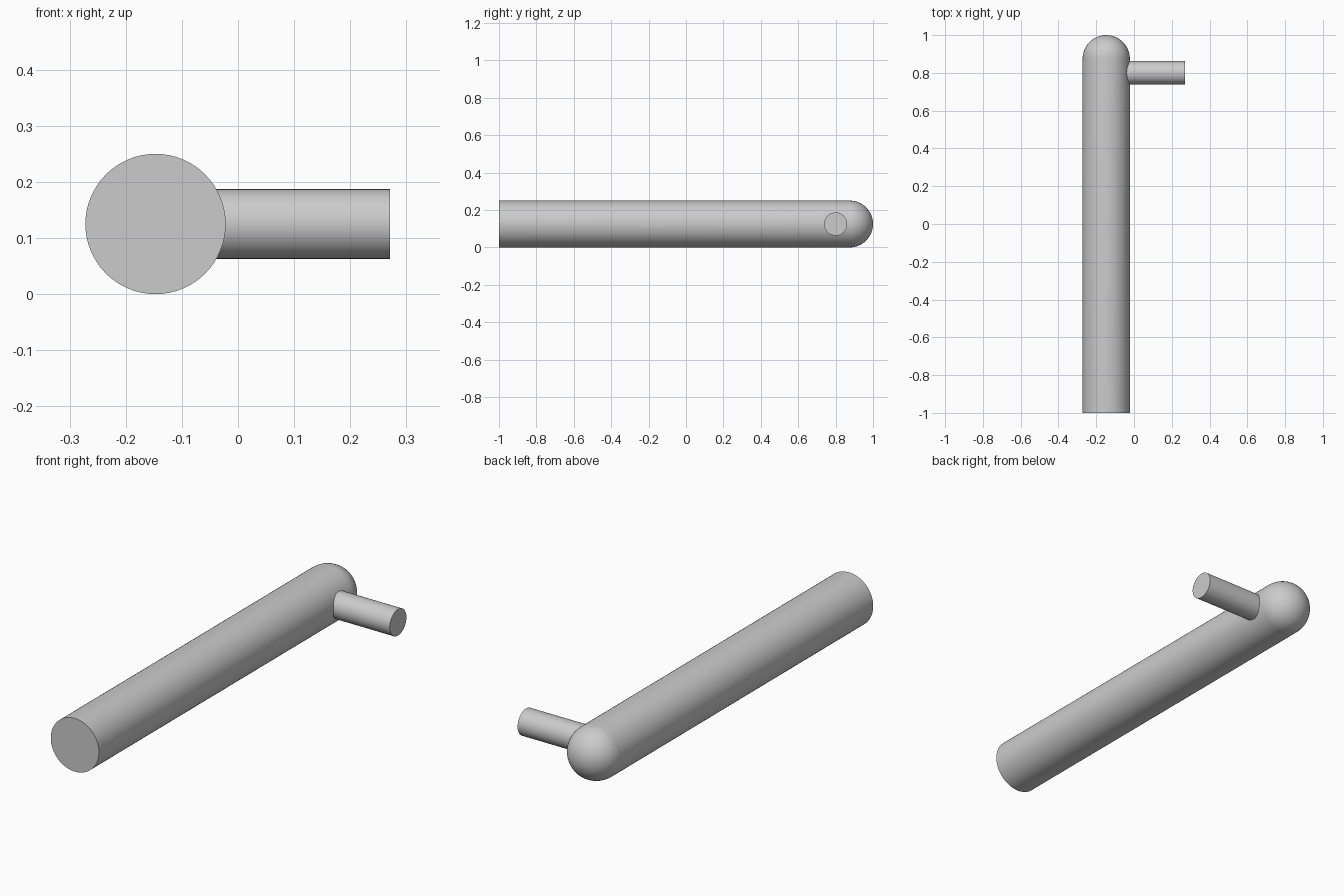
import bpy
import bmesh
from math import sin, cos, pi, radians
from mathutils import Matrix, Vector

cube = bpy.data.objects.get("Cube")
if cube:
    bpy.data.objects.remove(cube, do_unlink=True)

ROD_X, ROD_R, PEG_R, PEG_Y, END_X = -0.147, 0.125, 0.062, 0.80, 0.271

grey = bpy.data.materials.new("plain grey")
grey.use_nodes = True
colour = (0.6, 0.6, 0.6, 1)
grey.diffuse_color = colour
grey.node_tree.nodes["Principled BSDF"].inputs["Base Color"].default_value = colour


def lathe(name, profile, matrix, steps=64):
    """Spin (radius, height) points about local z, cap open ends, then place."""
    bm = bmesh.new()
    verts = [bm.verts.new((r, 0, h)) for r, h in profile]
    edges = [bm.edges.new(pair) for pair in zip(verts, verts[1:])]
    bmesh.ops.spin(bm, geom=verts + edges, cent=(0, 0, 0), axis=(0, 0, 1),
                   angle=2 * pi, steps=steps)
    bmesh.ops.remove_doubles(bm, verts=bm.verts, dist=1e-5)
    bmesh.ops.holes_fill(bm, edges=[e for e in bm.edges if e.is_boundary], sides=0)
    bmesh.ops.recalc_face_normals(bm, faces=bm.faces)
    bmesh.ops.transform(bm, matrix=matrix, verts=bm.verts)
    mesh = bpy.data.meshes.new(name)
    bm.to_mesh(mesh)
    bm.free()
    mesh.materials.append(grey)
    obj = bpy.data.objects.new(name, mesh)
    bpy.context.collection.objects.link(obj)
    bpy.ops.object.select_all(action="DESELECT")
    obj.select_set(True)
    bpy.context.view_layer.objects.active = obj
    bpy.ops.object.shade_smooth_by_angle(angle=radians(40))
    return obj


# Long rod with a flat front end and a domed back end
dome = [(ROD_R * cos(i * pi / 32), 1 - ROD_R + ROD_R * sin(i * pi / 32))
        for i in range(17)]
lathe("long_rod", [(ROD_R, -1)] + dome,
      Matrix.Translation(Vector((ROD_X, 0, ROD_R))) @ Matrix.Rotation(-pi / 2, 4, "X"))

# Short side peg, starting inside the rod
lathe("side_peg", [(PEG_R, ROD_X), (PEG_R, END_X)],
      Matrix.Translation(Vector((0, PEG_Y, ROD_R))) @ Matrix.Rotation(pi / 2, 4, "Y"))
